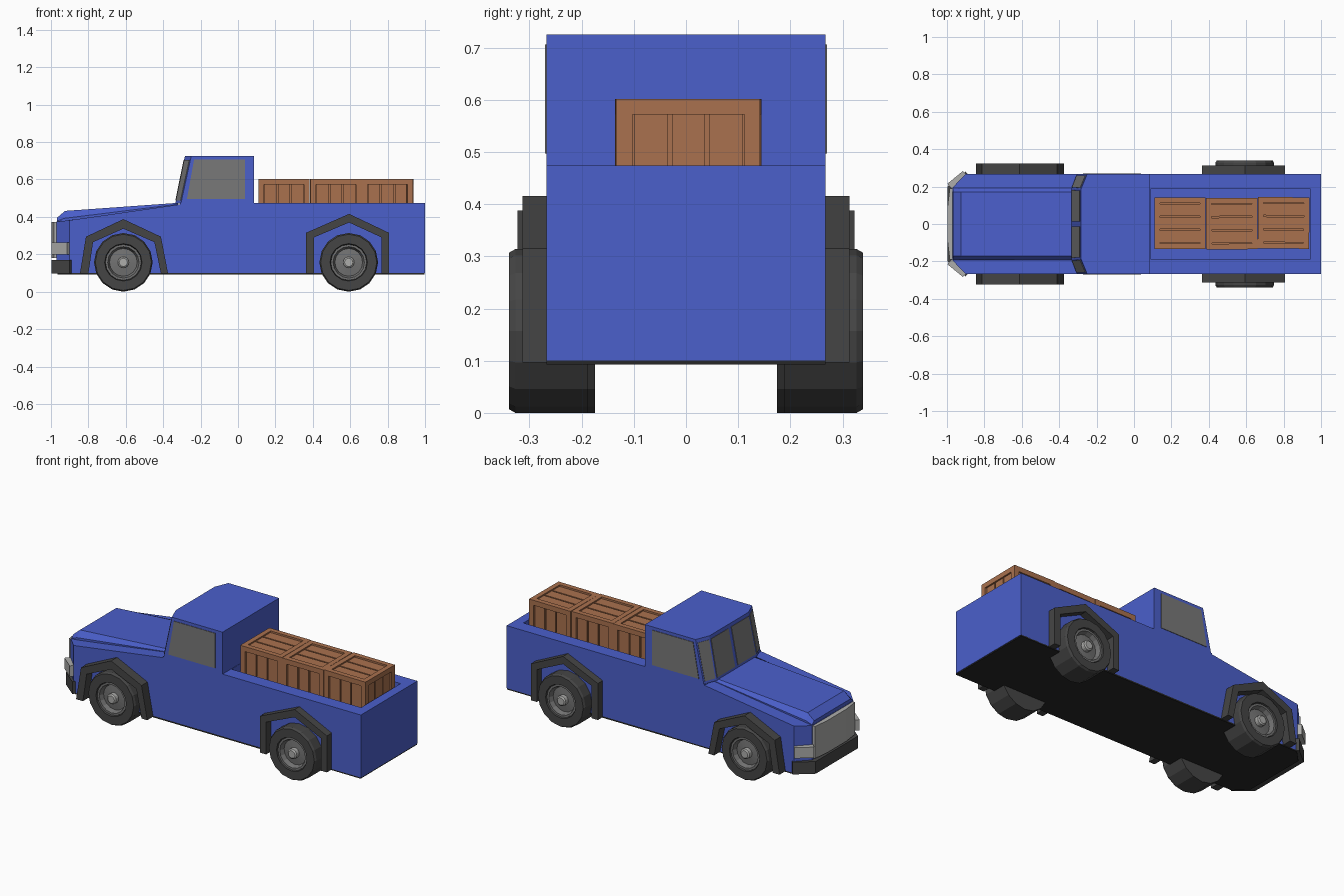
import bpy, bmesh, math
from mathutils import Vector, Matrix

if "Cube" in bpy.data.objects:
    bpy.data.objects.remove(bpy.data.objects["Cube"])


def material(name, r, g, b):
    m = bpy.data.materials.new(name)
    m.diffuse_color = (r, g, b, 1)
    m.use_nodes = True
    m.node_tree.nodes["Principled BSDF"].inputs["Base Color"].default_value = m.diffuse_color
    return m


BLUE = material("blue_paint", 0.07, 0.115, 0.6)
DARK = material("dark_rubber", 0.06, 0.06, 0.06)
BLACK = material("black_underside", 0.02, 0.02, 0.02)
GLASS = material("window_grey", 0.19, 0.19, 0.19)
RIM = material("rim_grey", 0.17, 0.17, 0.17)
LIGHT = material("light_metal", 0.42, 0.42, 0.41)
WOOD = material("crate_wood", 0.4, 0.165, 0.076)


def finish(name, bm, mat):
    bmesh.ops.recalc_face_normals(bm, faces=bm.faces[:])
    me = bpy.data.meshes.new(name)
    bm.to_mesh(me)
    bm.free()
    me.materials.append(mat)
    ob = bpy.data.objects.new(name, me)
    bpy.context.collection.objects.link(ob)
    return ob


def skin(name, rings, mat):
    """Closed solid through equally sized rings of points, capped at both ends."""
    bm = bmesh.new()
    vs = [[bm.verts.new(p) for p in ring] for ring in rings]
    n = len(vs[0])
    for a, b in zip(vs, vs[1:]):
        for i in range(n):
            j = (i + 1) % n
            bm.faces.new((a[i], a[j], b[j], b[i]))
    bm.faces.new(vs[0])
    bm.faces.new(vs[-1])
    return finish(name, bm, mat)


def add_box(bm, lo, hi):
    lo, hi = Vector(lo), Vector(hi)
    s = hi - lo
    m = Matrix.Translation((lo + hi) / 2) @ Matrix.Diagonal((s.x, s.y, s.z, 1))
    return bmesh.ops.create_cube(bm, size=1, matrix=m)["verts"]


def lathe(name, profile, x, z, side, mat, seg=16):
    """Closed (radius, y) profile turned around the axle."""
    rings = []
    for r, y in profile:
        rings.append([(x + r * math.sin(2 * math.pi * i / seg), side * y,
                       z - r * math.cos(2 * math.pi * i / seg)) for i in range(seg)])
    return skin(name, rings, mat)


def mirrored(half):
    """Left half outline plus its mirror across y."""
    return half + [(x, -y, z) for x, y, z in reversed(half)]


def pane(name, quad, u0, u1, v0, v1, mat, out):
    """Thin panel on a quad: corners bottom-a, bottom-b, top-b, top-a."""
    a, b, c, d = [Vector(p) for p in quad]
    at = lambda u, v: a.lerp(b, u).lerp(d.lerp(c, u), v)
    pts = [at(u0, v0), at(u1, v0), at(u1, v1), at(u0, v1)]
    n = (b - a).cross(d - a).normalized()
    if n.dot(Vector(out)) < 0:
        n = -n
    return skin(name, [[p - n * 0.003 for p in pts], [p + n * 0.003 for p in pts]], mat)


W = 0.267
# front body with chamfered nose and sloping fender tops
low = [(-0.97, -0.195, 0.1), (-0.9, -W, 0.1), (-0.31, -W, 0.1)]
top = [(-0.97, -0.195, 0.375), (-0.9, -W, 0.382), (-0.31, -W, 0.467)]
skin("front_body", [mirrored(low), mirrored(top)], BLUE)

# raised hood with bevelled sides
hood = [(-0.97, 0.36), (-0.968, 0.395), (-0.925, 0.432), (-0.32, 0.475), (-0.32, 0.42)]
edge = [(-0.97, 0.36), (-0.968, 0.378), (-0.93, 0.392), (-0.32, 0.468), (-0.32, 0.42)]
skin("hood", [[(x, y, z) for x, z in prof] for y, prof in
              ((-0.192, edge), (-0.172, hood), (0.172, hood), (0.192, edge))], BLUE)

# cab lower part and tapered upper part
bm = bmesh.new()
add_box(bm, (-0.31, -W, 0.1), (0.085, W, 0.474))
finish("cab_base", bm, BLUE)
cab_low = [(-0.335, -0.19, 0.472), (-0.305, -W, 0.472), (0.085, -W, 0.472)]
cab_top = [(-0.284, -0.185, 0.725), (-0.25, -W, 0.725), (0.085, -W, 0.725)]
skin("cab", [mirrored(cab_low), mirrored(cab_top)], BLUE)

# windows
front = [(-0.335, -0.19, 0.472), (-0.335, 0.19, 0.472), (-0.284, 0.185, 0.725), (-0.284, -0.185, 0.725)]
for k, (u0, u1) in enumerate(((0.02, 0.465), (0.535, 0.98))):
    pane(f"windshield_{k}", front, u0, u1, 0.06, 0.92, GLASS, (-1, 0, 0))
for s in (-1, 1):
    tag = "right" if s > 0 else "left"
    corner = [(x, s * y, z) for x, y, z in
              ((-0.335, 0.19, 0.472), (-0.305, W, 0.472), (-0.25, W, 0.725), (-0.284, 0.185, 0.725))]
    pane(f"corner_window_{tag}", corner, 0.08, 0.9, 0.06, 0.92, GLASS, (-1, s, 0))
    door = [(-0.273, s * W, 0.497), (0.037, s * W, 0.497), (0.037, s * W, 0.706), (-0.235, s * W, 0.706)]
    pane(f"side_window_{tag}", door, 0, 1, 0, 1, GLASS, (0, s, 0))

# cargo bed with recessed floor
bm = bmesh.new()
add_box(bm, (0.085, -W, 0.1), (1, W, 0.474))
face = max(bm.faces, key=lambda f: f.calc_center_median().z)
bmesh.ops.inset_region(bm, faces=[face], thickness=0.05)
for v in face.verts:
    v.co.x = 0.087 if v.co.x < 0.5 else 0.945
    v.co.y = math.copysign(0.187, v.co.y)
ext = bmesh.ops.extrude_discrete_faces(bm, faces=[face])["faces"][0]
for v in ext.verts:
    v.co.z = 0.325
finish("cargo_bed", bm, BLUE)

# flat underside
under = [(-0.965, -0.195), (-0.895, -W), (0.998, -W), (0.998, W), (-0.895, W), (-0.965, 0.195)]
skin("underside", [[(x, y, z) for x, y in under] for z in (0.093, 0.102)], BLACK)

# bumper wrapping round the nose
bump = [(-0.998, -0.2), (-0.9, -0.28), (-0.885, -0.262), (-0.885, 0.262), (-0.9, 0.28), (-0.998, 0.2)]
skin("front_bumper", [[(x, y, z) for x, y in bump] for z in (0.097, 0.17)], DARK)

# bowed grille
gr = [(-0.965, -0.19), (-0.985, -0.19), (-0.997, -0.09), (-0.997, 0.09), (-0.985, 0.19), (-0.965, 0.19)]
skin("grille", [[(x, y, z) for x, y in gr] for z in (0.18, 0.372)], LIGHT)

# fender flares: (outer, inner, side depth)
flares = {
    "front": ([(-0.845, 0.097), (-0.813, 0.294), (-0.613, 0.388), (-0.412, 0.294), (-0.374, 0.097)],
              [(-0.8, 0.097), (-0.775, 0.265), (-0.613, 0.337), (-0.447, 0.265), (-0.412, 0.097)], 0.323),
    "rear": ([(0.364, 0.097), (0.364, 0.315), (0.594, 0.416), (0.807, 0.315), (0.807, 0.097)],
             [(0.405, 0.097), (0.405, 0.29), (0.594, 0.37), (0.768, 0.29), (0.768, 0.097)], 0.313)}
tyre = [(0.09, -0.05), (0.1, 0), (0.15, 0), (0.157, -0.012), (0.157, -0.15), (0.09, -0.15)]
rim = [(0.096, -0.15), (0.096, -0.008), (0.084, -0.008), (0.074, -0.035), (0.032, -0.03)]
hub = [(0.03, -0.06), (0.03, -0.006), (0.022, 0.0)]
for s in (-1, 1):
    tag = "right" if s > 0 else "left"
    # headlight on the chamfered corner
    lamp = [(-0.998, 0.215), (-0.97, 0.185), (-0.885, 0.25), (-0.915, 0.283)]
    skin(f"headlight_{tag}", [[(x, s * y, z) for x, y in lamp] for z in (0.198, 0.262)], LIGHT)
    for end, (outer, inner, depth) in flares.items():
        loop = outer + inner[::-1]
        skin(f"{end}_flare_{tag}", [[(x, s * y, z) for x, z in loop] for y in (0.26, depth)], DARK)
        # wheel
        x, y = (-0.613, 0.324) if end == "front" else (0.592, 0.339)
        for part, prof, mat in (("tyre", tyre, DARK), ("rim", rim, RIM), ("hub", hub, LIGHT)):
            lathe(f"{end}_{part}_{tag}", [(r, y + d) for r, d in prof], x, 0.157, s, mat)


# wooden crates: core, edge beams and planks
def crate(name, cx, cy, z0, size, h, turn):
    bm = bmesh.new()
    a, t = size / 2, 0.03
    c = a - 0.018
    add_box(bm, (-c, -c, 0.01), (c, c, h - 0.018))
    for p in (-1, 1):
        for q in (-1, 1):
            lo = lambda k: a - t if k > 0 else -a
            zq = h - t if q > 0 else 0
            add_box(bm, (-a, lo(p), zq), (a, lo(p) + t, zq + t))
            add_box(bm, (lo(p), -a + t, zq), (lo(p) + t, a - t, zq + t))
            add_box(bm, (lo(p), lo(q), t), (lo(p) + t, lo(q) + t, h - t))
    n, gap = 3, 0.008
    w = (size - 2 * t) / n
    b = a - 0.009
    for i in range(n):
        u0, u1 = -a + t + i * w + gap / 2, -a + t + (i + 1) * w - gap / 2
        add_box(bm, (-a + t, u0, h - 0.03), (a - t, u1, h - 0.008))
        for p in (-1, 1):
            y0, y1 = sorted((p * (b - 0.02), p * b))
            add_box(bm, (u0, y0, t), (u1, y1, h - t))
            add_box(bm, (y0, u0, t), (y1, u1, h - t))
    bmesh.ops.transform(bm, verts=bm.verts[:],
                        matrix=Matrix.Translation((cx, cy, z0)) @ Matrix.Rotation(turn, 4, "Z"))
    finish(name, bm, WOOD)


for i, (cx, cy, turn) in enumerate(((0.246, 0.004, 0.0), (0.523, 0.002, 0.006), (0.8, 0.006, -0.01))):
    crate(f"crate_{i}", cx, cy, 0.325, 0.275, 0.277, turn)
